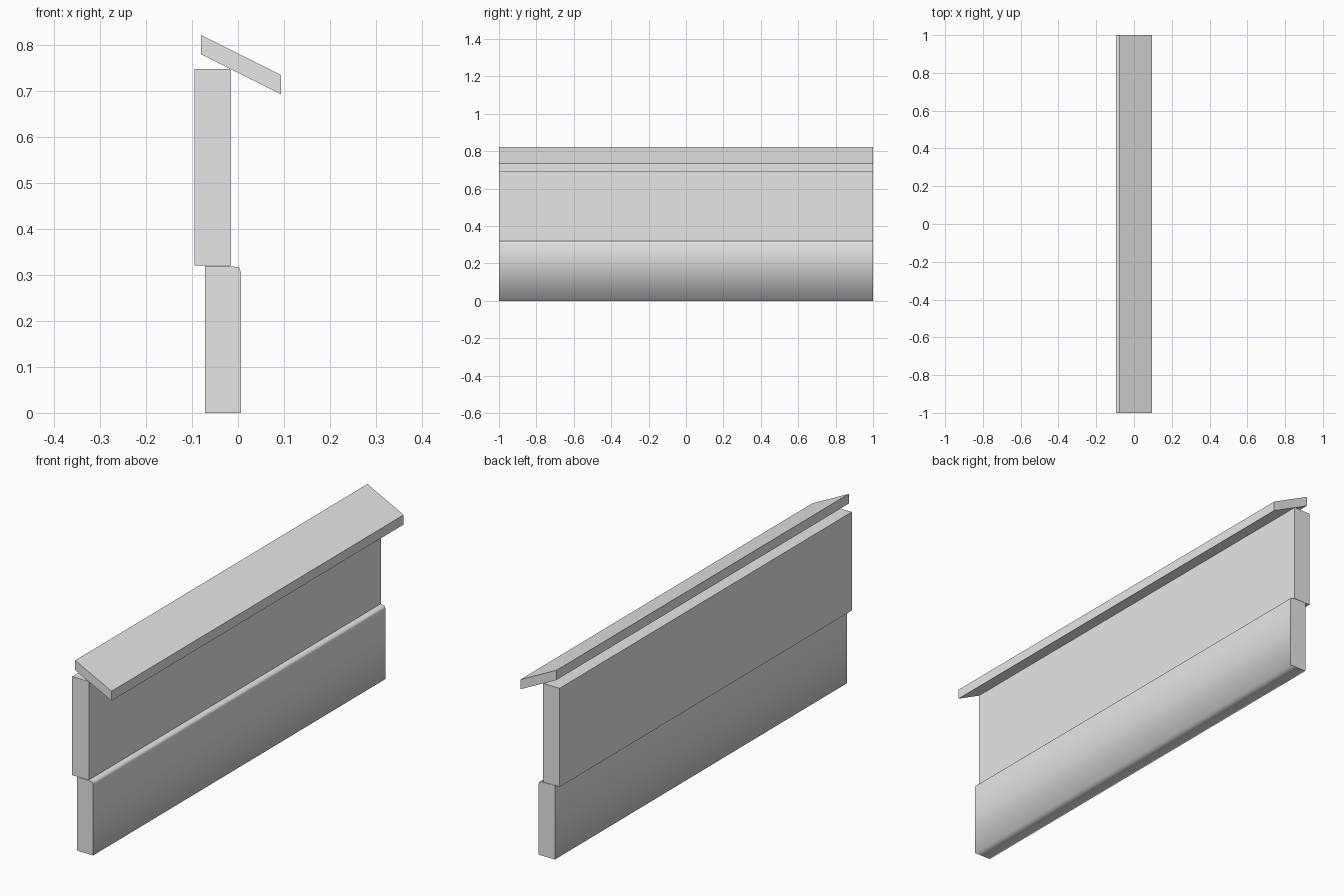
import bpy
import bmesh

cube = bpy.data.objects.get("Cube")
if cube:
    bpy.data.objects.remove(cube, do_unlink=True)

# Single flat colour
grey = bpy.data.materials.new("light_grey")
grey.use_nodes = True
colour = (0.8, 0.8, 0.8, 1)
grey.diffuse_color = colour
grey.node_tree.nodes["Principled BSDF"].inputs["Base Color"].default_value = colour


def board(name, profile, smooth=False, sharp_corner=None):
    """Extrude a counter-clockwise x/z profile along the full length."""
    bm = bmesh.new()
    front = [bm.verts.new((x, -1, z)) for x, z in profile]
    back = [bm.verts.new((x, 1, z)) for x, z in profile]
    caps = [bm.faces.new(front), bm.faces.new(back[::-1])]
    n = len(profile)
    for i in range(n):
        j = (i + 1) % n
        side = bm.faces.new((front[j], front[i], back[i], back[j]))
        side.smooth = smooth
    bmesh.ops.recalc_face_normals(bm, faces=bm.faces)
    # Ends stay crisp, as does one chosen long edge
    for cap in caps:
        for edge in cap.edges:
            edge.smooth = False
    if sharp_corner is not None:
        bm.edges.get((front[sharp_corner], back[sharp_corner])).smooth = False
    mesh = bpy.data.meshes.new(name)
    bm.to_mesh(mesh)
    bm.free()
    mesh.materials.append(grey)
    obj = bpy.data.objects.new(name, mesh)
    bpy.context.collection.objects.link(obj)
    return obj


# Lower board with a softened top edge
board("lower_board",
      [(-0.072, 0), (0.006, 0), (0.006, 0.307), (0.003, 0.316),
       (-0.014, 0.319), (-0.072, 0.32)],
      smooth=True, sharp_corner=5)

# Upper board, set back from the lower one
board("upper_board",
      [(-0.095, 0.321), (-0.015, 0.321), (-0.015, 0.748), (-0.095, 0.748)])

# Sloping cap board
board("sloping_cap",
      [(-0.08, 0.78), (0.094, 0.693), (0.094, 0.735), (-0.08, 0.822)])
